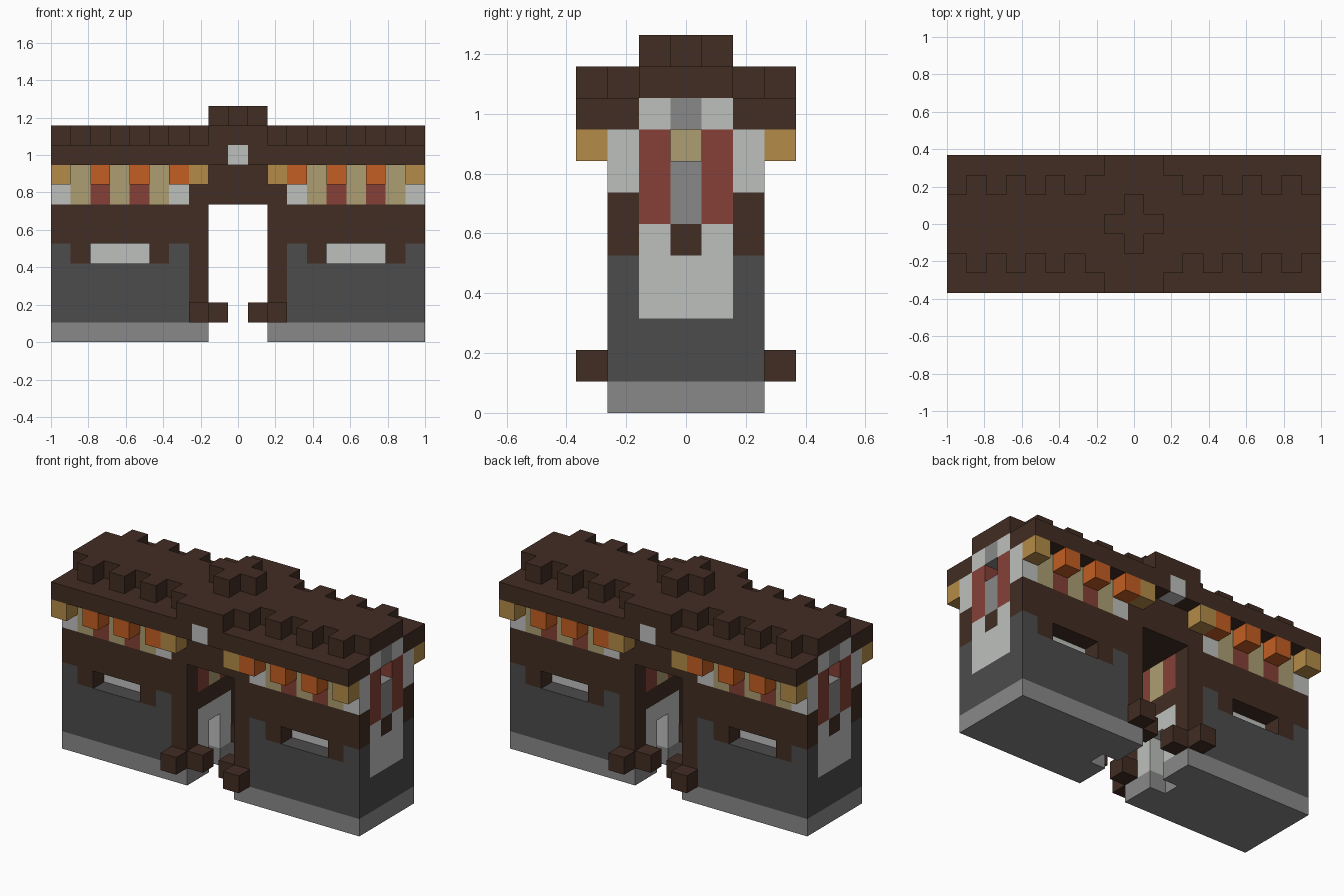
import bpy, bmesh
from math import radians

cube = bpy.data.objects.get("Cube")
if cube:
    bpy.data.objects.remove(cube, do_unlink=True)

U = 2 / 19  # block size


def linear(c):
    c /= 255
    return c / 12.92 if c <= 0.04045 else ((c + 0.055) / 1.055) ** 2.4


def material(name, rgb):
    m = bpy.data.materials.new(name)
    m.use_nodes = True
    col = (*[linear(c) for c in rgb], 1)
    m.diffuse_color = col
    m.node_tree.nodes["Principled BSDF"].inputs["Base Color"].default_value = col
    return m


brown = material("dark brown wood", (66, 45, 35))
charcoal = material("charcoal stone", (76, 76, 76))
grey = material("grey stone", (137, 137, 137))
plaster = material("pale plaster", (190, 192, 190))
red = material("brick red", (133, 64, 54))
tan = material("tan wood", (172, 158, 114))
gold = material("gold wood", (180, 139, 71))
orange = material("orange lantern", (195, 94, 35))

blocks = {}
parts = {}


def span(v):
    return v if isinstance(v, (tuple, list, range)) else (v,)


def to(a, b):
    return range(a, b + 1)


def fill(part, mat, xs, ys, zs):
    """Place blocks mirrored in x and y; later parts replace earlier ones."""
    if part:
        parts[part] = mat
    for x in span(xs):
        for y in span(ys):
            for z in span(zs):
                for cell in {(sx * x, sy * y, z) for sx in (1, -1) for sy in (1, -1)}:
                    if part:
                        blocks[cell] = part
                    else:
                        blocks.pop(cell, None)


def carve(xs, ys, zs):
    fill(None, None, xs, ys, zs)


# Foundation and wall bodies
fill("foundation", grey, to(2, 9), to(0, 2), 0)
fill("plaster_walls", plaster, to(2, 9), to(0, 2), to(1, 9))
fill("lower_walls", charcoal, to(3, 9), 2, to(1, 4))
fill("lower_walls", charcoal, 9, to(0, 1), to(1, 2))

# Timber frame and window niches
fill("timber_band", brown, to(2, 9), 2, to(5, 6))
fill("timber_band", brown, (4, 8), 2, 4)
fill("gate_posts", brown, 2, 2, to(1, 7))
fill("gate_lintel", brown, to(0, 1), to(0, 2), to(7, 9))
carve(to(5, 7), 2, 4)

# Upper frieze
fill("frieze_posts", tan, (4, 6, 8), 2, to(7, 8))
fill("frieze_panels", red, (5, 7), 2, 7)

# Gable ends
fill("gable_panels", red, 9, 1, to(6, 8))
fill("gable_column", grey, 9, 0, (6, 7, 9))
fill("gable_peg", brown, 9, 0, 5)
fill("gable_lamp", tan, 8, 0, 8)
carve(9, 0, 8)

# Passage walls
fill("passage_panels", red, 2, 1, to(5, 6))
fill("passage_column", tan, 2, 0, to(5, 6))
fill("passage_beam", brown, 2, to(0, 1), 4)
carve(2, 0, to(0, 2))

# Gate foot blocks
fill("gate_feet", brown, 2, 3, 1)
fill("gate_feet", brown, 1, 2, 1)

# Eave brackets and lanterns
fill("eave_brackets", gold, (2, 9), 3, 8)
fill("eave_lanterns", orange, (3, 5, 7), 3, 8)

# Stepped roof with crenellated edge and ridge cross
fill("eaves", brown, to(0, 9), to(2, 3), 9)
fill("roof", brown, to(0, 9), to(0, 1), 10)
fill("roof_battlements", brown, (2, 4, 6, 8), 2, 10)
fill("roof_gate_crest", brown, to(0, 1), to(2, 3), 10)
fill("ridge_cross", brown, to(0, 1), 0, 11)
fill("ridge_cross", brown, 0, 1, 11)
fill("gate_keystone", plaster, 0, 3, 9)

# Turn each part into one mesh holding only its exposed faces
for part, mat in parts.items():
    bm = bmesh.new()
    for cell in [c for c, p in blocks.items() if p == part]:
        for axis in range(3):
            for side in (1, -1):
                near = list(cell)
                near[axis] += side
                if tuple(near) in blocks:
                    continue
                corners = []
                for a, b in ((-1, -1), (1, -1), (1, 1), (-1, 1)):
                    o = [0, 0, 0]
                    o[axis] = side
                    o[(axis + 1) % 3] = a
                    o[(axis + 2) % 3] = b
                    p = [(cell[i] + o[i] / 2) * U for i in range(3)]
                    p[2] += U / 2
                    corners.append(bm.verts.new(p))
                bm.faces.new(corners if side > 0 else corners[::-1])
    bmesh.ops.remove_doubles(bm, verts=bm.verts, dist=U / 100)
    bmesh.ops.dissolve_limit(bm, angle_limit=radians(1), verts=bm.verts, edges=bm.edges)
    mesh = bpy.data.meshes.new(part)
    bm.to_mesh(mesh)
    bm.free()
    mesh.materials.append(mat)
    bpy.context.collection.objects.link(bpy.data.objects.new(part, mesh))
